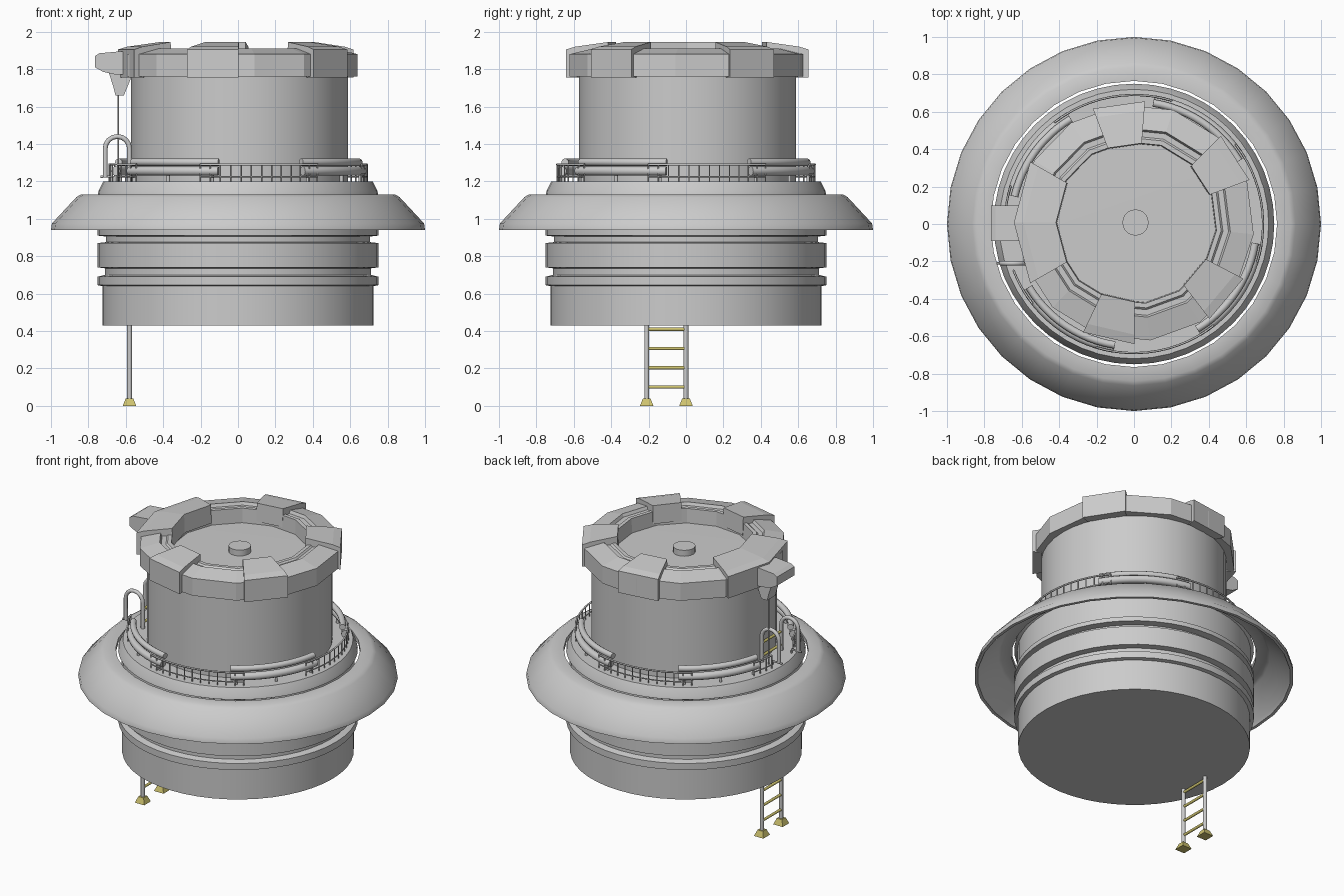
import bpy, bmesh
from math import sin, cos, radians, pi

if "Cube" in bpy.data.objects:
    bpy.data.objects.remove(bpy.data.objects["Cube"])

C = 0.008  # slight offset of the upper body centre


def finish(name, bm, smooth=None, mat=None):
    bmesh.ops.recalc_face_normals(bm, faces=bm.faces)
    me = bpy.data.meshes.new(name)
    bm.to_mesh(me)
    bm.free()
    ob = bpy.data.objects.new(name, me)
    bpy.context.collection.objects.link(ob)
    if mat:
        me.materials.append(mat)
    if smooth:
        bpy.ops.object.select_all(action='DESELECT')
        ob.select_set(True)
        bpy.context.view_layer.objects.active = ob
        bpy.ops.object.shade_smooth_by_angle(angle=radians(smooth))
    return ob


def sweep(name, profile, angles, closed_profile=False, full=False, smooth=None, centre=0.0):
    """Revolve an (r, z) profile through the listed angles in degrees."""
    bm = bmesh.new()
    rows = [[bm.verts.new((centre + r * cos(radians(a)), centre + r * sin(radians(a)), z))
             for r, z in profile] for a in angles]
    n, m = len(rows), len(profile)
    for i in range(n if full else n - 1):
        a, b = rows[i], rows[(i + 1) % n]
        for j in range(m if closed_profile else m - 1):
            k = (j + 1) % m
            bm.faces.new((a[j], b[j], b[k], a[k]))
    if not full and closed_profile:
        bm.faces.new(rows[0])
        bm.faces.new(rows[-1])
    bmesh.ops.remove_doubles(bm, verts=bm.verts, dist=1e-5)
    return finish(name, bm, smooth)


def circle(n, start=0):
    return [start + 360 * i / n for i in range(n)]


def tube(name, points, radius, mat=None, res=3):
    cu = bpy.data.curves.new(name, 'CURVE')
    cu.dimensions = '3D'
    cu.bevel_depth = radius
    cu.bevel_resolution = res
    cu.use_fill_caps = True
    sp = cu.splines.new('POLY')
    sp.points.add(len(points) - 1)
    for p, co in zip(sp.points, points):
        p.co = (*co, 1)
    if mat:
        cu.materials.append(mat)
    ob = bpy.data.objects.new(name, cu)
    bpy.context.collection.objects.link(ob)
    return ob


def slab(name, xz, y0, y1):
    """Extrude an (x, z) outline along y."""
    bm = bmesh.new()
    f = bm.faces.new([bm.verts.new((x, y0, z)) for x, z in xz])
    ext = bmesh.ops.extrude_face_region(bm, geom=[f])
    vs = [v for v in ext['geom'] if isinstance(v, bmesh.types.BMVert)]
    bmesh.ops.translate(bm, verts=vs, vec=(0, y1 - y0, 0))
    return finish(name, bm)


def arc(r, z, a0, a1, n=12):
    return [(r * cos(radians(a0 + (a1 - a0) * i / n)),
             r * sin(radians(a0 + (a1 - a0) * i / n)), z) for i in range(n + 1)]


yellow = bpy.data.materials.new("yellow_paint")
yellow.diffuse_color = (0.62, 0.55, 0.16, 1)
yellow.use_nodes = True
yellow.node_tree.nodes["Principled BSDF"].inputs["Base Color"].default_value = yellow.diffuse_color

# Lower drum, ribbed neck, collar and deck
sweep("base_drum", [(0, .43), (.725, .43), (.725, .64), (.75, .645), (.75, .69), (.71, .70),
                    (.71, .735), (.75, .74), (.75, .87), (.705, .875), (.705, .905), (.75, .91),
                    (.75, .94), (.73, .95), (.73, 1.12), (.75, 1.13), (.745, 1.15), (.72, 1.2),
                    (0, 1.2)], circle(48), full=True, smooth=40)

# Flared hollow skirt
sweep("flared_skirt", [(1, .94), (.995, .975), (.865, 1.115), (.84, 1.13), (.765, 1.13),
                       (.765, 1.10), (.835, 1.10), (.85, 1.09), (.97, .96), (.98, .94)],
      circle(32), closed_profile=True, full=True, smooth=50)

# Upper body with flat lid and centre button
sweep("upper_body", [(0.58, 1.195), (.58, 1.8), (0, 1.805)], circle(40), full=True, smooth=40, centre=C)
sweep("lid_button", [(.07, 1.79), (.07, 1.845), (0, 1.845)], circle(20), full=True, smooth=40, centre=C)

# Stepped hatch ring
sweep("hatch_ring", [(.575, 1.76), (.635, 1.76), (.635, 1.88), (.51, 1.91), (.50, 1.89), (.47, 1.89),
                     (.46, 1.90), (.435, 1.90), (.43, 1.79), (.575, 1.79)],
      circle(14, 20), closed_profile=True, full=True, centre=C)

# Raised clamps around the hatch, with a wide one at the hinge
clamp = [(.59, 1.755), (.65, 1.755), (.65, 1.905), (.60, 1.92), (.425, 1.945), (.42, 1.82), (.59, 1.80)]
for i, a in enumerate((98, 33, -40, -103)):
    sweep(f"hatch_clamp_{i}", clamp, [a - 12.5, a + 12.5], closed_profile=True, centre=C)
sweep("hinge_clamp", clamp, [150, 180, 210], closed_profile=True, centre=C)

# Hinge arm, bracket and thin post
slab("hinge_arm", [(-.55, 1.89), (-.63, 1.895), (-.74, 1.885), (-.765, 1.87), (-.765, 1.81),
                   (-.72, 1.785), (-.65, 1.77), (-.55, 1.77)], -.09, .10)
slab("hinge_bracket", [(-.69, 1.78), (-.565, 1.77), (-.585, 1.72), (-.61, 1.66), (-.655, 1.66),
                       (-.665, 1.70)], -.04, .05)
tube("hinge_post", [(-.64, .01, 1.2), (-.64, .01, 1.68)], .005, res=1)

# Deck railing: four padded tube sections alternating with barred sections
for q in range(4):
    o = 90 * q
    a0, a1 = 211 + o, 261 + o
    if q == 3:
        a1 -= 4
    tube(f"padded_rail_top_{q}", arc(.655, 1.302, a0, a1), .02)
    tube(f"padded_rail_mid_{q}", arc(.672, 1.255, a0, a1), .025)
    for j, a in enumerate((a0 + 3, (a0 + a1) / 2, a1 - 3)):
        tube(f"padded_rail_post_{q}_{j}", [(*arc(.668, 0, a, a, 1)[0][:2], 1.19),
                                           (*arc(.668, 0, a, a, 1)[0][:2], 1.25)], .01, res=1)
    if q == 2:
        a_end = a0 + 50
    # bars between padded sections; the ladder opening replaces them on the left side
    if q == 3:
        spans = [(163, 176), (201, 218)]
    else:
        spans = [(253 + o, 308 + o)]
    for s, (b0, b1) in enumerate(spans):
        tube(f"bar_rail_top_{q}_{s}", arc(.69, 1.29, b0, b1), .006, res=1)
        tube(f"bar_rail_low_{q}_{s}", arc(.69, 1.225, b0, b1), .004, res=1)
        n = max(2, round((b1 - b0) / 4.6))
        for i, p in enumerate(arc(.69, 0, b0, b1, n)):
            tube(f"rail_bar_{q}_{s}_{i}", [(p[0], p[1], 1.19), (p[0], p[1], 1.29)], .004, res=1)

# Ladder rails running up into curved grab handles, with yellow feet
for side, y in (("front", -.21), ("back", 0.0)):
    pts = [(-.58, y, .02), (-.58, y, 1.375)]
    pts += [(-.645 + .065 * cos(t * pi / 8), y, 1.375 + .065 * sin(t * pi / 8)) for t in range(1, 9)]
    pts += [(-.71, y, 1.225)]
    tube(f"ladder_rail_{side}", pts, .013)
    tube(f"handle_stay_{side}", [(-.735, y, 1.225), (-.66, y, 1.225), (-.66, y, 1.19)], .007, res=1)
    bm = bmesh.new()
    bmesh.ops.create_cube(bm, size=1)
    for v in bm.verts:
        w = .036 if v.co.z < 0 else .02
        v.co = (-.58 + (w if v.co.x > 0 else -w), y + (w if v.co.y > 0 else -w), 0 if v.co.z < 0 else .04)
    finish(f"ladder_foot_{side}", bm, mat=yellow)

# Yellow rungs below the drum and above the deck
for i, z in enumerate((.1, .203, .306, .409, 1.24, 1.33)):
    tube(f"ladder_rung_{i}", [(-.58, -.21, z), (-.58, 0, z)], .009, yellow)
